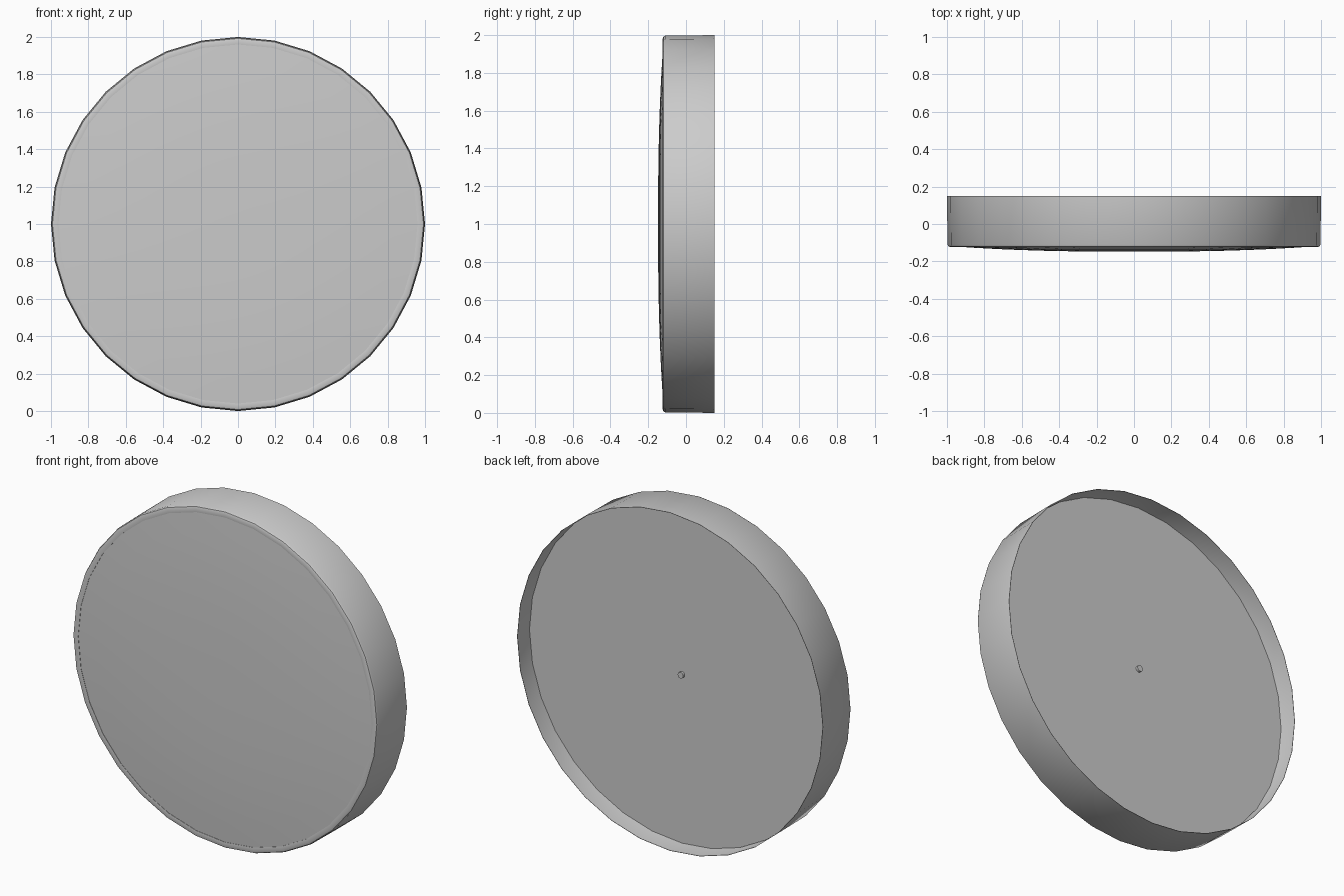
import bpy, bmesh, math

if "Cube" in bpy.data.objects:
    bpy.data.objects.remove(bpy.data.objects["Cube"])

SIDES = 32


def lathe(name, profile):
    """Spin (radius, y) points around the y axis at height z = 1."""
    bm = bmesh.new()
    rings = []
    for r, y in profile:
        if r == 0:
            rings.append([bm.verts.new((0, y, 1))] * SIDES)
        else:
            rings.append([bm.verts.new((r * math.sin(2 * math.pi * i / SIDES), y,
                                        1 + r * math.cos(2 * math.pi * i / SIDES)))
                          for i in range(SIDES)])
    for a, b in zip(rings, rings[1:]):
        for i in range(SIDES):
            j = (i + 1) % SIDES
            bm.faces.new(list(dict.fromkeys((a[i], a[j], b[j], b[i]))))
    bmesh.ops.recalc_face_normals(bm, faces=bm.faces)
    mesh = bpy.data.meshes.new(name)
    bm.to_mesh(mesh)
    bm.free()
    obj = bpy.data.objects.new(name, mesh)
    bpy.context.collection.objects.link(obj)
    bpy.ops.object.select_all(action='DESELECT')
    obj.select_set(True)
    bpy.context.view_layer.objects.active = obj
    bpy.ops.object.shade_smooth_by_angle(angle=math.radians(35))
    return obj


# Thin outer band with a softened front lip
lathe("outer_rim", [(0.998, 0.15), (1.0, 0.15), (0.997, -0.11), (0.992, -0.12),
                    (0.98, -0.124), (0.96, -0.122), (0.96, -0.115)])

# Shallow domed front cover
dome = [(0.96 * k / 8, -0.12 - 0.028 * (1 - (k / 8) ** 2.5)) for k in range(9)]
lathe("front_dome", dome)

# Flat plate recessed inside the back of the band
lathe("back_plate", [(0, 0.038), (0.997, 0.038)])

# Small centre pin on the back plate
lathe("centre_pin", [(0, 0.052), (0.018, 0.052), (0.018, 0.036)])
